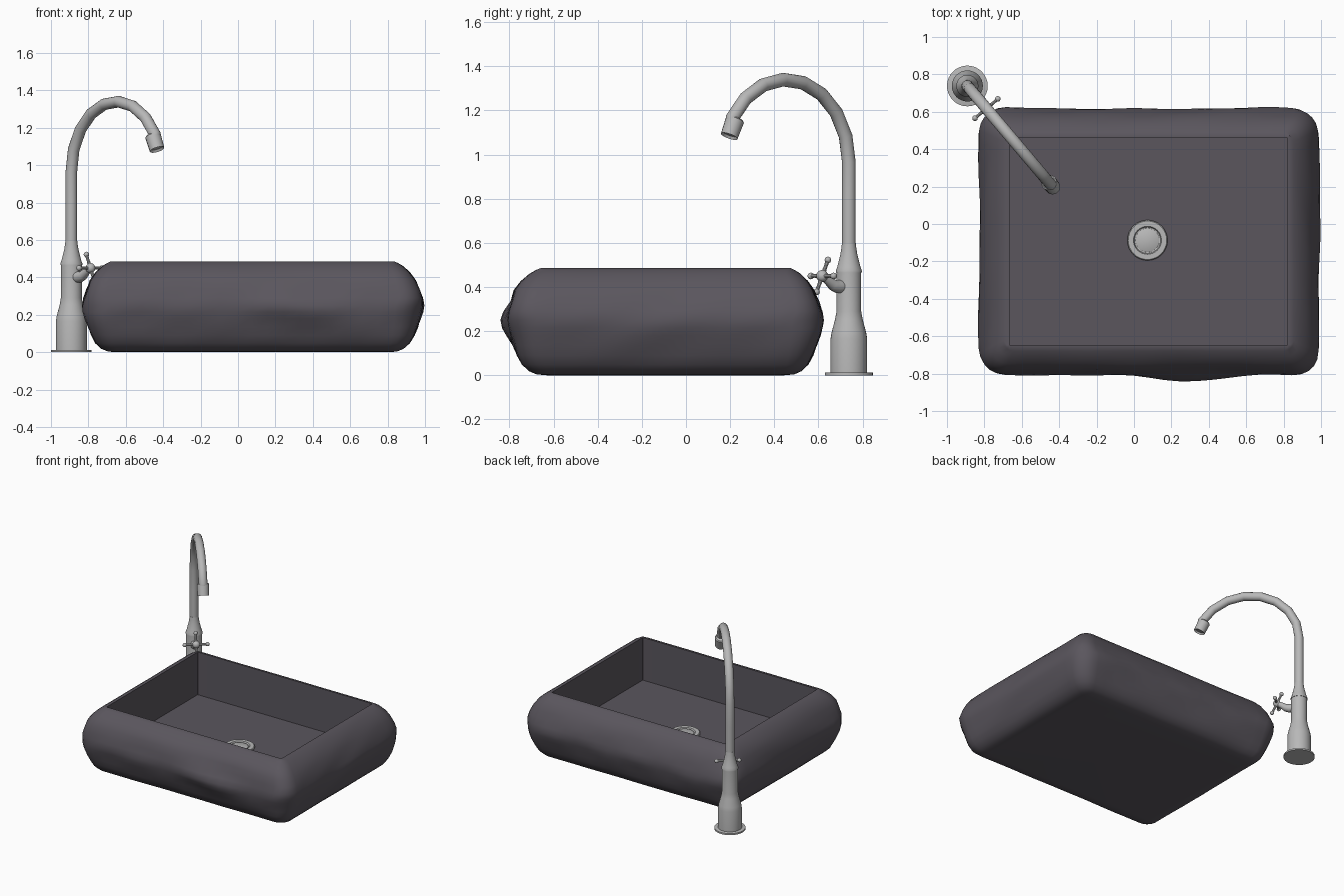
import bpy, bmesh, math
from mathutils import Vector as V

if "Cube" in bpy.data.objects:
    bpy.data.objects.remove(bpy.data.objects["Cube"])


def material(name, col):
    m = bpy.data.materials.new(name)
    m.diffuse_color = (*col, 1)
    m.use_nodes = True
    m.node_tree.nodes["Principled BSDF"].inputs["Base Color"].default_value = m.diffuse_color
    return m


STONE = material("dark stone", (0.103, 0.093, 0.111))
METAL = material("brushed metal", (0.48, 0.48, 0.48))


def finish(name, bm, mat, angle=35):
    bmesh.ops.recalc_face_normals(bm, faces=bm.faces)
    me = bpy.data.meshes.new(name)
    bm.to_mesh(me)
    bm.free()
    me.materials.append(mat)
    ob = bpy.data.objects.new(name, me)
    bpy.context.collection.objects.link(ob)
    bpy.ops.object.select_all(action='DESELECT')
    ob.select_set(True)
    bpy.context.view_layer.objects.active = ob
    bpy.ops.object.shade_smooth_by_angle(angle=math.radians(angle))
    return ob


def skin(bm, rings):
    """Join consecutive vertex rings and cap both ends."""
    rv = [[bm.verts.new(p) for p in r] for r in rings]
    n = len(rv[0])
    for a, b in zip(rv, rv[1:]):
        for i in range(n):
            j = (i + 1) % n
            bm.faces.new((a[i], a[j], b[j], b[i]))
    bm.faces.new(rv[0][::-1])
    bm.faces.new(rv[-1])


def sweep(name, pts, radii, side, axis=None, n=16, mat=METAL, angle=35):
    """Round section along a planar path; side is the normal of its plane."""
    bm = bmesh.new()
    pts = [V(p) for p in pts]
    rings = []
    for k, (p, r) in enumerate(zip(pts, radii)):
        t = axis or (pts[min(k + 1, len(pts) - 1)] - pts[max(k - 1, 0)])
        u = side.normalized()
        w = t.normalized().cross(u)
        rings.append([p + r * (math.cos(a) * u + math.sin(a) * w)
                      for a in (2 * math.pi * i / n for i in range(n))])
    skin(bm, rings)
    return finish(name, bm, mat, angle)


def lathe(name, x, y, prof, n=32):
    return sweep(name, [(x, y, z) for r, z in prof], [r for r, z in prof],
                 V((1, 0, 0)), V((0, 0, 1)), n)


# ---- basin: rounded rectangular rings with rough stone sides
X0, X1, Y0, Y1, FLOOR = -0.67, 0.825, -0.65, 0.465, 0.157


def ring(off, z, rad, rough):
    x0, x1, y0, y1 = X0 - off, X1 + off, Y0 - off, Y1 + off
    out = []
    corners = [(x1 - rad, y0 + rad, -90), (x1 - rad, y1 - rad, 0),
               (x0 + rad, y1 - rad, 90), (x0 + rad, y0 + rad, 180)]
    for c, (cx, cy, a0) in enumerate(corners):
        arc = []
        for k in range(6):
            a = math.radians(a0 + 18 * k)
            d = V((math.cos(a), math.sin(a), 0))
            arc.append((V((cx, cy, z)) + rad * d, d))
        nx, ny, na = corners[(c + 1) % 4]
        d = V((math.cos(math.radians(na)), math.sin(math.radians(na)), 0))
        end = V((nx, ny, z)) + rad * d
        start = arc[-1][0]
        arc += [(start.lerp(end, k / 18), d) for k in range(1, 18)]
        for p, d in arc:
            if rough:
                w = max(0, off) / 0.16
                h = 0.003 * math.sin(5 * p.x + 11 * z + 3 * p.y)
                h += 0.003 * math.sin(9 * p.x - 7 * p.y + 23 * z)
                h += 0.002 * math.sin(17 * p.x + 15 * p.y - 31 * z)
                h += 0.005 * max(0, d.x) - 0.007 * max(0, d.y)
                # wide ridge along the front, slightly fuller above it
                zc = 0.24 - 0.05 * (p.x - 0.3)
                g = math.exp(-((p.x - 0.3) / 0.22) ** 2)
                f = max(0, -d.y)
                h += f * 0.028 * g * math.exp(-((z - zc) / 0.085) ** 2)
                h += f * 0.014 * math.exp(-((z - 0.41) / 0.06) ** 2)
                h -= f * 0.008 * math.exp(-((p.x - 0.35) / 0.4) ** 2
                                          - ((z - 0.34) / 0.05) ** 2)
                p = p + d * h * w
            out.append(p)
    return out


OUTER = [(-0.02, 0.0), (0.025, 0.004), (0.058, 0.018), (0.090, 0.048),
         (0.112, 0.09), (0.130, 0.135), (0.145, 0.18), (0.155, 0.215),
         (0.160, 0.25), (0.154, 0.29), (0.139, 0.335), (0.118, 0.385),
         (0.089, 0.427), (0.055, 0.46), (0.028, 0.477), (0.010, 0.485)]
rings = [ring(o, z, 0.04 + 0.5 * max(o, 0) * (1 if z > 0.25 else 1.3), True)
         if z < 0.48 else ring(o, z, 0.012, False) for o, z in OUTER]
rings += [ring(-0.004, 0.485, 0.003, False), ring(-0.004, FLOOR, 0.003, False)]
bm = bmesh.new()
skin(bm, rings)
finish("stone_basin", bm, STONE, 40)

# ---- drain
lathe("drain_ring", 0.072, -0.087,
      [(0.108, FLOOR - 0.005), (0.108, FLOOR + 0.010), (0.103, FLOOR + 0.015),
       (0.075, FLOOR + 0.015), (0.070, FLOOR + 0.004), (0.063, FLOOR + 0.003)])
lathe("drain_plug", 0.072, -0.087,
      [(0.063, FLOOR), (0.063, FLOOR + 0.010), (0.060, FLOOR + 0.012)])

# ---- faucet body
FX, FY = -0.891, 0.738
lathe("faucet_flange", FX, FY, [(0.109, 0), (0.109, 0.012), (0.106, 0.013)])
lathe("faucet_body", FX, FY,
      [(0.083, 0.01), (0.083, 0.165), (0.078, 0.195), (0.062, 0.255),
       (0.056, 0.29), (0.056, 0.468)])
lathe("faucet_collar", FX, FY,
      [(0.059, 0.466), (0.059, 0.474), (0.053, 0.49), (0.038, 0.55),
       (0.034, 0.575), (0.031, 0.60)])

# ---- gooseneck spout, leaning diagonally over the basin
D = V((0.646, -0.764, 0)).normalized()
SIDE = V((-D.y, D.x, 0))
BASE = V((FX, FY, 0))
R = 0.375


def at(s, z):
    return BASE + D * s + V((0, 0, z))


path = [at(0, 0.56), at(0, 0.8)]
for k in range(9):
    a = math.radians(180 - 18.5 * k)
    path.append(at(R + R * math.cos(a), 0.965 + R * math.sin(a)))
path.append(at(0.69, 1.13))
sweep("spout", path, [0.031] * len(path), SIDE, angle=50)
sweep("spout_nozzle", [at(0.672, 1.162), at(0.676, 1.156), at(0.710, 1.083),
                       at(0.705, 1.094)],
      [0.036, 0.043, 0.040, 0.032], SIDE,
      (at(0.710, 1.083) - at(0.676, 1.156)))

# ---- cross handle on a short stalk
hub = at(0.158, 0.45)
sweep("handle_stalk", [at(0.02, 0.402), at(0.07, 0.402), at(0.095, 0.410),
                       at(0.125, 0.432), hub],
      [0.030, 0.030, 0.026, 0.021, 0.018], SIDE, angle=50)
tilt = math.radians(25)
AX = D * math.cos(tilt) + V((0, 0, math.sin(tilt)))
UP = V((0, 0, math.cos(tilt))) - D * math.sin(tilt)


def ball(name, c, r):
    b = bmesh.new()
    bmesh.ops.create_uvsphere(b, u_segments=14, v_segments=8, radius=r)
    bmesh.ops.translate(b, verts=b.verts, vec=c)
    finish(name, b, METAL, 60)


ball("handle_hub", hub, 0.027)
for i, d in enumerate((SIDE, -SIDE, UP, -UP)):
    sweep(f"handle_arm_{i + 1}", [hub, hub + d * 0.05, hub + d * 0.08],
          [0.011, 0.008, 0.010], AX, n=10)
    ball(f"handle_tip_{i + 1}", hub + d * 0.08, 0.015)
